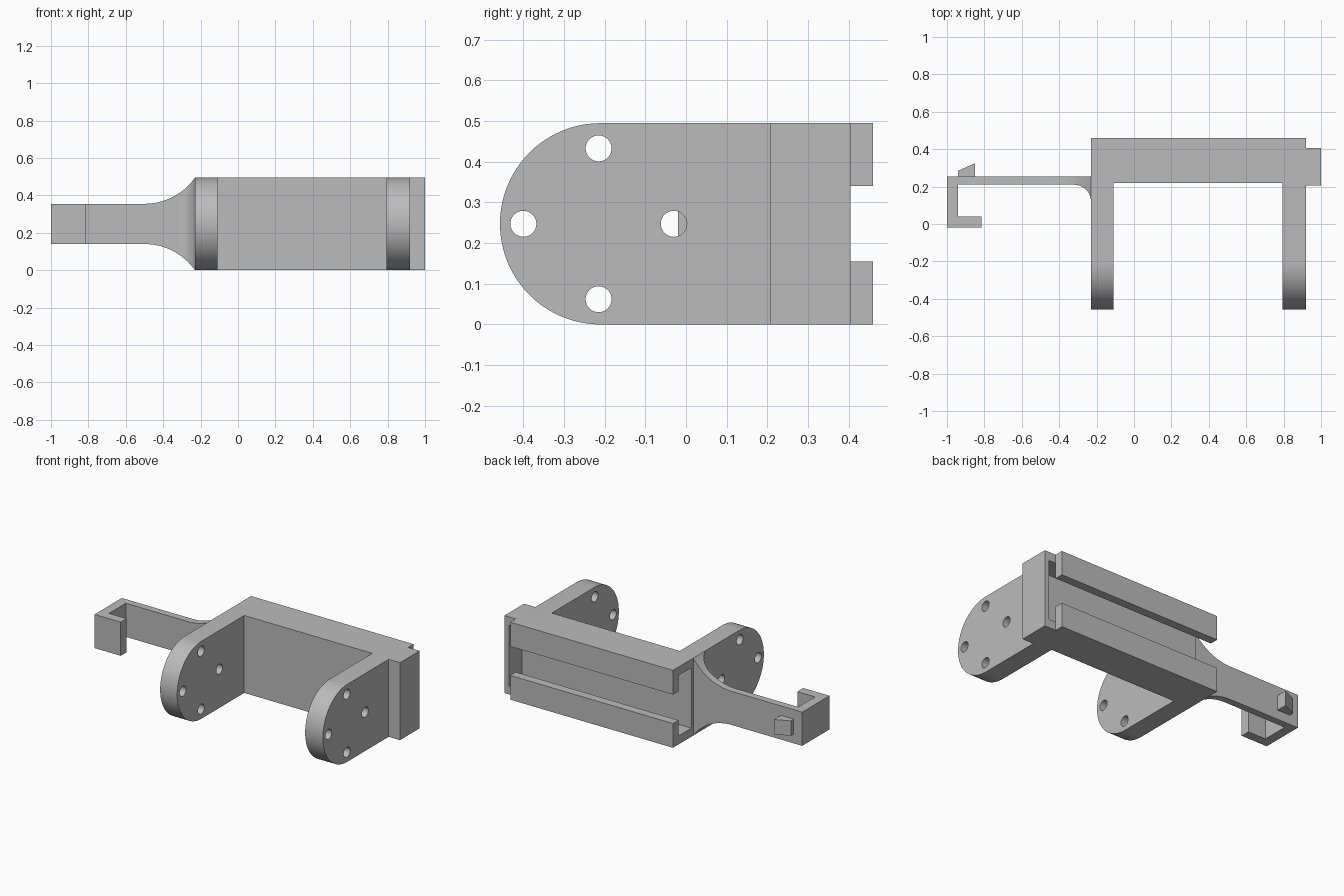
import bpy, bmesh, math
from mathutils import Vector

cube = bpy.data.objects.get("Cube")
if cube:
    bpy.data.objects.remove(cube, do_unlink=True)

H = 0.495          # overall height
MID = H / 2

grey = bpy.data.materials.new("plain grey")
grey.use_nodes = True
grey.diffuse_color = (0.5, 0.5, 0.5, 1)
grey.node_tree.nodes["Principled BSDF"].inputs["Base Color"].default_value = (0.5, 0.5, 0.5, 1)


def prism(name, outline, axis, lo, hi):
    """Extrude a 2D outline along an axis; the outline uses the other two axes in order."""
    bm = bmesh.new()
    verts = []
    for p in outline:
        c = list(p)
        c.insert("xyz".index(axis), lo)
        verts.append(bm.verts.new(c))
    face = bm.faces.new(verts)
    new = bmesh.ops.extrude_face_region(bm, geom=[face])["geom"]
    shift = Vector([hi - lo if a == axis else 0 for a in "xyz"])
    bmesh.ops.translate(bm, vec=shift, verts=[v for v in new if isinstance(v, bmesh.types.BMVert)])
    bmesh.ops.recalc_face_normals(bm, faces=bm.faces)
    mesh = bpy.data.meshes.new(name)
    bm.to_mesh(mesh)
    bm.free()
    mesh.materials.append(grey)
    obj = bpy.data.objects.new(name, mesh)
    bpy.context.collection.objects.link(obj)
    return obj


def box(name, x0, x1, y0, y1, z0, z1):
    return prism(name, [(x0, y0), (x1, y0), (x1, y1), (x0, y1)], "z", z0, z1)


def arc(cx, cy, r, a0, a1, n):
    return [(cx + r * math.cos(math.radians(a0 + (a1 - a0) * i / n)),
             cy + r * math.sin(math.radians(a0 + (a1 - a0) * i / n))) for i in range(n + 1)]


def activate(obj):
    bpy.ops.object.select_all(action="DESELECT")
    obj.select_set(True)
    bpy.context.view_layer.objects.active = obj


def combine(obj, tool, operation):
    """Apply a boolean and discard the tool."""
    activate(obj)
    mod = obj.modifiers.new("cut", "BOOLEAN")
    mod.operation, mod.object, mod.solver = operation, tool, "EXACT"
    bpy.ops.object.modifier_apply(modifier=mod.name)
    bpy.data.objects.remove(tool, do_unlink=True)


def smooth(obj):
    activate(obj)
    bpy.ops.object.shade_smooth_by_angle(angle=math.radians(30))


# U-shaped bracket: back bar with two legs, rounded at the front
u_shape = [(-0.23, 0.46), (-0.23, -0.6), (-0.11, -0.6), (-0.11, 0.22),
           (0.795, 0.22), (0.795, -0.6), (0.92, -0.6), (0.92, 0.46)]
bracket = prism("bracket", u_shape, "z", -0.1, 0.6)
side = arc(-0.21, MID, MID, 90, 270, 48) + [(0.6, 0), (0.6, H)]
combine(bracket, prism("side_outline", side, "x", -0.5, 1.2), "INTERSECT")

# Screw holes through both legs
for y, z in [(-0.215, 0.433), (-0.4, MID), (-0.215, 0.062), (-0.03, MID)]:
    hole = prism("hole", arc(y, z, 0.032, 0, 360, 32)[:-1], "x", -0.5, 1.2)
    combine(bracket, hole, "DIFFERENCE")

# T-slot along the back of the bar
combine(bracket, box("cavity", -0.5, 1.2, 0.275, 0.405, 0.055, 0.44), "DIFFERENCE")
combine(bracket, box("opening", -0.5, 1.2, 0.35, 0.6, 0.155, 0.34), "DIFFERENCE")
smooth(bracket)

# End stop that closes the slot
stop = box("end_stop", 0.92, 1.0, 0.207, 0.405, 0, H)
combine(stop, box("stop_pocket", 0.8, 0.968, 0.275, 0.6, 0.055, 0.44), "DIFFERENCE")

# Arm with front fillet and hooked end, trimmed by its flared height outline
plan = [(-0.23, 0.255), (-1, 0.255), (-1, -0.02), (-0.815, -0.02), (-0.815, 0.04),
        (-0.94, 0.04), (-0.94, 0.21)] + arc(-0.32, 0.12, 0.09, 90, 0, 16)
arm = prism("arm", plan, "z", -0.1, 0.6)
upper = arc(-0.5, 0.685, 0.33, 270, 325, 20)
upper[-1] = (-0.23, H)
lower = [(x, H - z) for x, z in reversed(upper)]
flare = [(-1.1, 0.355)] + upper + lower + [(-1.1, 0.14)]
combine(arm, prism("arm_outline", flare, "y", -0.5, 0.6), "INTERSECT")
smooth(arm)

# Wedge catch on the back of the arm
prism("catch", [(-0.94, 0.25), (-0.94, 0.285), (-0.85, 0.325), (-0.85, 0.25)], "z", 0.2, 0.295)
